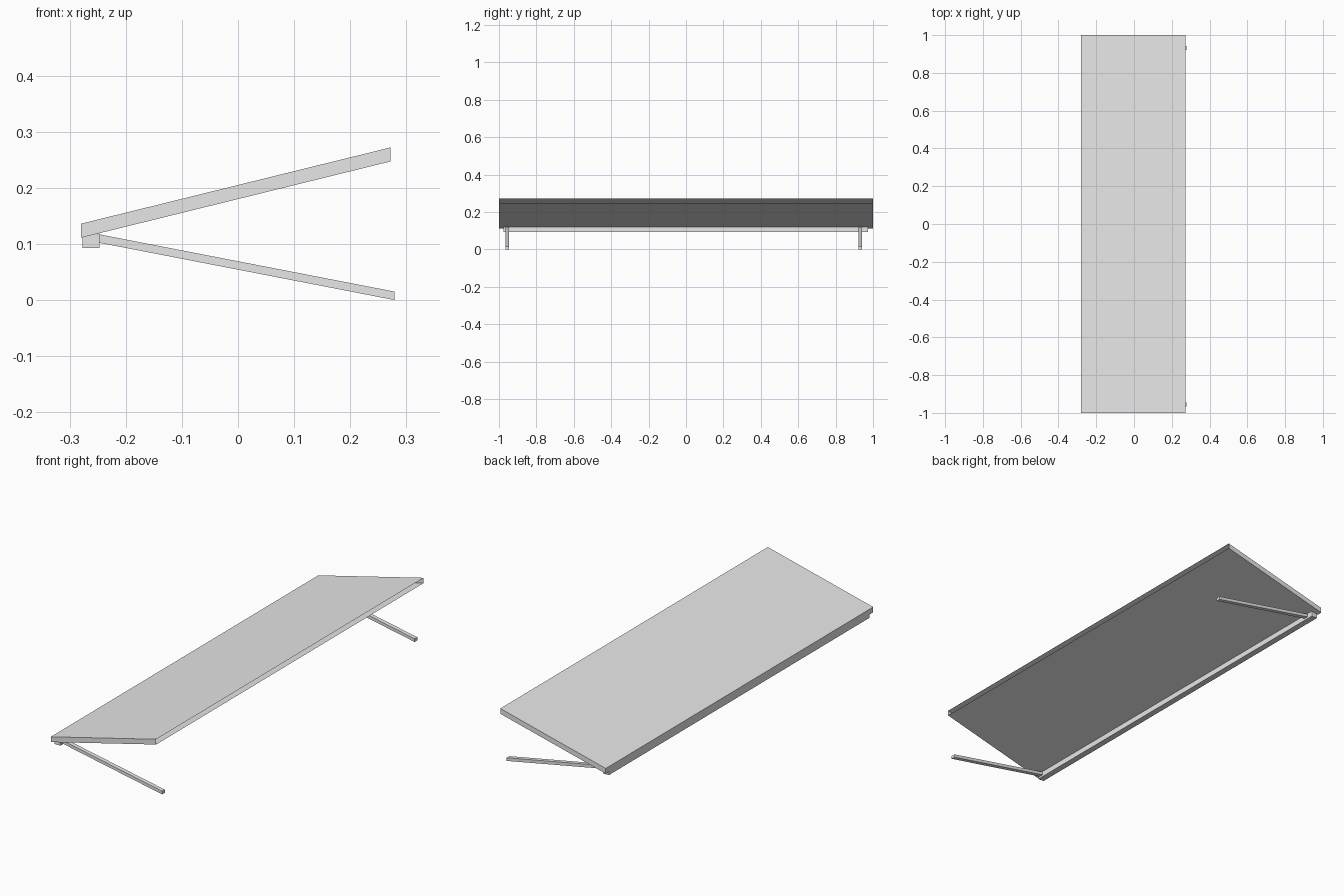
import bpy
import bmesh

cube = bpy.data.objects.get("Cube")
if cube:
    bpy.data.objects.remove(cube, do_unlink=True)

# Single plain grey finish
grey = bpy.data.materials.new("light_grey")
grey.use_nodes = True
colour = (0.8, 0.8, 0.8, 1.0)
grey.diffuse_color = colour
grey.node_tree.nodes["Principled BSDF"].inputs["Base Color"].default_value = colour


def extruded_part(name, profile, y0, y1, open_side=None):
    """Extrude an x-z profile along y; open_side drops the wall after that profile point."""
    bm = bmesh.new()
    near = [bm.verts.new((x, y0, z)) for x, z in profile]
    far = [bm.verts.new((x, y1, z)) for x, z in profile]
    bm.faces.new(near)
    bm.faces.new(far[::-1])
    n = len(profile)
    for i in range(n):
        if i != open_side:
            j = (i + 1) % n
            bm.faces.new((near[j], near[i], far[i], far[j]))
    bmesh.ops.recalc_face_normals(bm, faces=bm.faces)
    mesh = bpy.data.meshes.new(name)
    bm.to_mesh(mesh)
    bm.free()
    mesh.materials.append(grey)
    obj = bpy.data.objects.new(name, mesh)
    bpy.context.collection.objects.link(obj)
    return obj


# Sloping hollow panel, open along its raised edge
panel = [(-0.28, 0.111), (0.272, 0.247), (0.272, 0.272), (-0.28, 0.136)]
extruded_part("sloping_panel", panel, -1, 1, open_side=1)

# Rail under the low edge, its top following the panel
rail = [(-0.277, 0.093), (-0.247, 0.093), (-0.247, 0.119), (-0.277, 0.112)]
extruded_part("hinge_rail", rail, -0.975, 0.973)

# Two slanted legs running from the rail to the ground
leg = [(-0.247, 0.102), (0.279, 0.0), (0.279, 0.015), (-0.247, 0.117)]
for name, y in (("front_leg", -0.966), ("back_leg", 0.922)):
    extruded_part(name, leg, y, y + 0.02)
